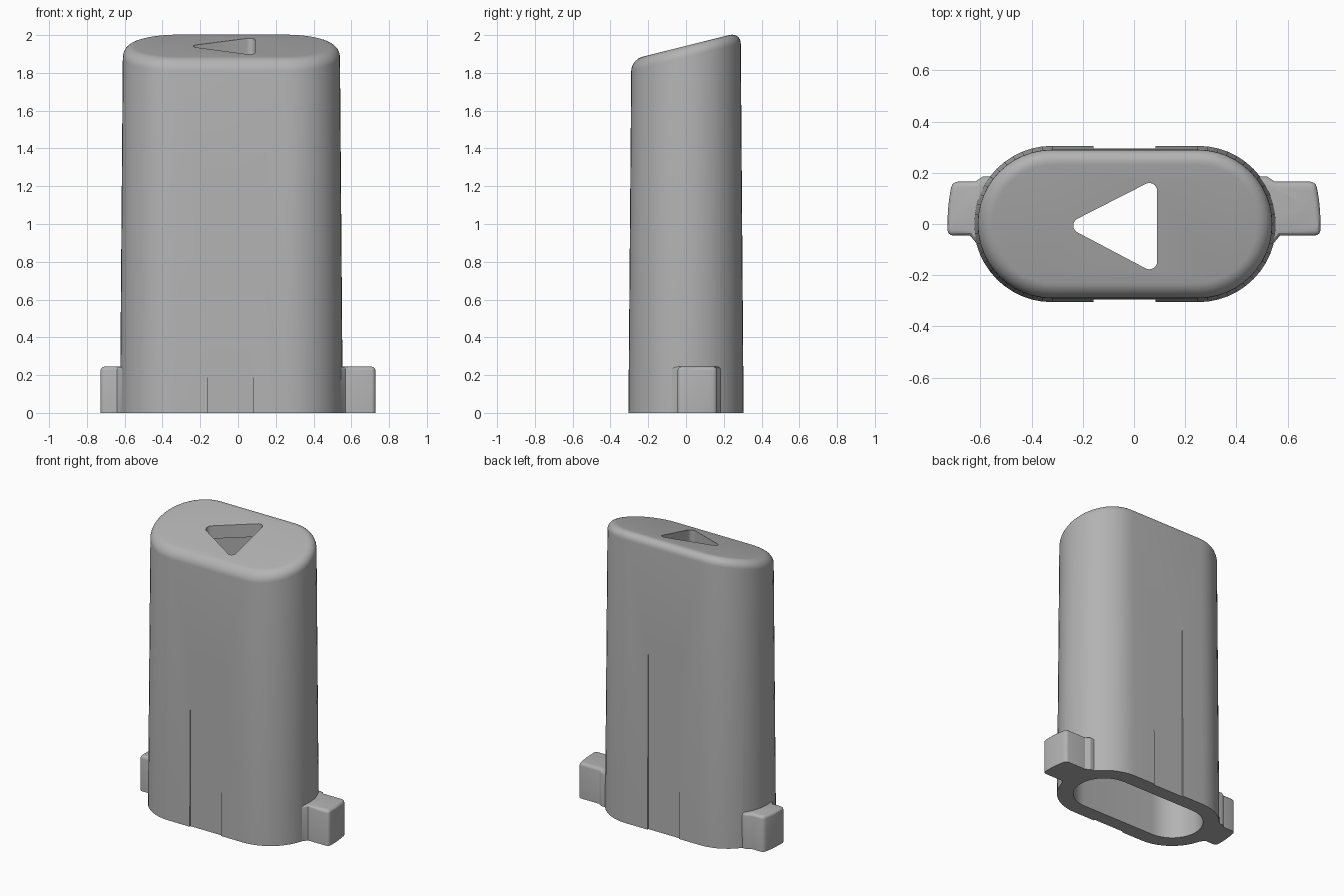
import bpy, bmesh
from math import sin, cos, pi, atan2, radians, sqrt

old = bpy.data.objects.get("Cube")
if old:
    bpy.data.objects.remove(old, do_unlink=True)

grey = bpy.data.materials.new("plain grey")
grey.use_nodes = True
grey.diffuse_color = (0.45, 0.45, 0.45, 1)
grey.node_tree.nodes["Principled BSDF"].inputs["Base Color"].default_value = grey.diffuse_color

CENTRE, HALF = -0.035, 0.285      # sleeve axis and half length of its flat sides


def stadium(radius, steps=24):
    """Counter-clockwise outline with two rounded ends."""
    pts = []
    for side, start in ((1, -pi / 2), (-1, pi / 2)):
        for i in range(steps + 1):
            a = start + pi * i / steps
            pts.append((CENTRE + side * HALF + radius * cos(a), radius * sin(a)))
    return pts


def slope(y):
    return 1.943 + 0.25 * y


def lift(outline, height):
    return [(x, y, height(y) if callable(height) else height) for x, y in outline]


def loft(name, rings, edit=None):
    """Skin a stack of equal rings and cap both ends."""
    bm = bmesh.new()
    loops = [[bm.verts.new(p) for p in ring] for ring in rings]
    n = len(loops[0])
    for low, high in zip(loops, loops[1:]):
        for i in range(n):
            j = (i + 1) % n
            bm.faces.new((low[i], low[j], high[j], high[i]))
    bm.faces.new(loops[0][::-1])
    bm.faces.new(loops[-1])
    bmesh.ops.recalc_face_normals(bm, faces=bm.faces)
    if edit:
        edit(bm)
    mesh = bpy.data.meshes.new(name)
    bm.to_mesh(mesh)
    bm.free()
    mesh.materials.append(grey)
    obj = bpy.data.objects.new(name, mesh)
    bpy.context.collection.objects.link(obj)
    return obj


def combine(target, tool, operation):
    mod = target.modifiers.new(operation.lower(), 'BOOLEAN')
    mod.operation, mod.solver, mod.object = operation, 'EXACT', tool
    bpy.context.view_layer.objects.active = target
    bpy.ops.object.modifier_apply(modifier=mod.name)
    bpy.data.objects.remove(tool, do_unlink=True)


# Tapered sleeve with a slanted, rounded top
rings = [lift(stadium(0.305), 0)]
EDGE, STEPS = 0.06, 7
for i in range(STEPS + 1):
    a = pi / 2 * i / STEPS
    drop = EDGE * (1 - sin(a))
    rings.append(lift(stadium(0.29 - EDGE * (1 - cos(a))), lambda y: slope(y) - drop))
sleeve = loft("sleeve", rings)


# Foot tabs with a curved outer face and softened edges
def soften(bm):
    edges = []
    for e in bm.edges:
        top = all(v.co.z > 0.2 for v in e.verts)
        upright = abs(e.verts[0].co.z - e.verts[1].co.z) > 0.2
        outer = abs(e.verts[0].co.x) > 0.65
        if top or (upright and outer and e.calc_face_angle(0) > radians(40)):
            edges.append(e)
    bmesh.ops.bevel(bm, geom=edges, offset=0.02, segments=3, profile=0.5, affect='EDGES')


def tab(name, side, root):
    low, high, reach = -0.045, 0.165, 0.728
    outline = [(root - 0.1, low - 0.03), (root - 0.005, low - 0.03), (root + 0.02, low)]
    for i in range(7):
        y = low + (high - low) * i / 6
        outline.append((sqrt(reach ** 2 - y ** 2), y))
    outline += [(root, high), (root - 0.03, high + 0.02), (root - 0.1, high + 0.02)]
    outline = [(side * x, y) for x, y in outline]
    return loft(name, [lift(outline, 0), lift(outline, 0.245)], soften)


combine(sleeve, tab("left_tab", 1, 0.55), 'UNION')
combine(sleeve, tab("right_tab", -1, 0.62), 'UNION')

# Hollow interior, open at the bottom
inner = stadium(0.2)
combine(sleeve, loft("cavity", [lift(inner, -0.1), lift(inner, lambda y: slope(y) - 0.09)]),
        'DIFFERENCE')

# Rounded triangular opening through the top
corners = [(-0.207, -0.006), (0.06, -0.147), (0.06, 0.13)]
hole = []
for i, (cx, cy) in enumerate(corners):
    px, py = corners[i - 1]
    nx, ny = corners[(i + 1) % 3]
    start = atan2(cy - py, cx - px) - pi / 2
    sweep = (atan2(ny - cy, nx - cx) - pi / 2 - start) % (2 * pi)
    for k in range(9):
        a = start + sweep * k / 8
        hole.append((cx + 0.03 * cos(a), cy + 0.03 * sin(a)))
combine(sleeve, loft("triangle_hole", [lift(hole, 1.6), lift(hole, 2.2)]), 'DIFFERENCE')

# Shallow recess on the front and back, fading out upward with the taper
for side in (-1, 1):
    near, far = side * 0.2955, side * 0.4
    box = [(-0.158, near), (0.083, near), (0.083, far), (-0.158, far)]
    combine(sleeve, loft("recess", [lift(box, -0.1), lift(box, 1.6)]), 'DIFFERENCE')

bpy.ops.object.select_all(action='DESELECT')
sleeve.select_set(True)
bpy.context.view_layer.objects.active = sleeve
bpy.ops.object.shade_smooth_by_angle(angle=radians(30))
